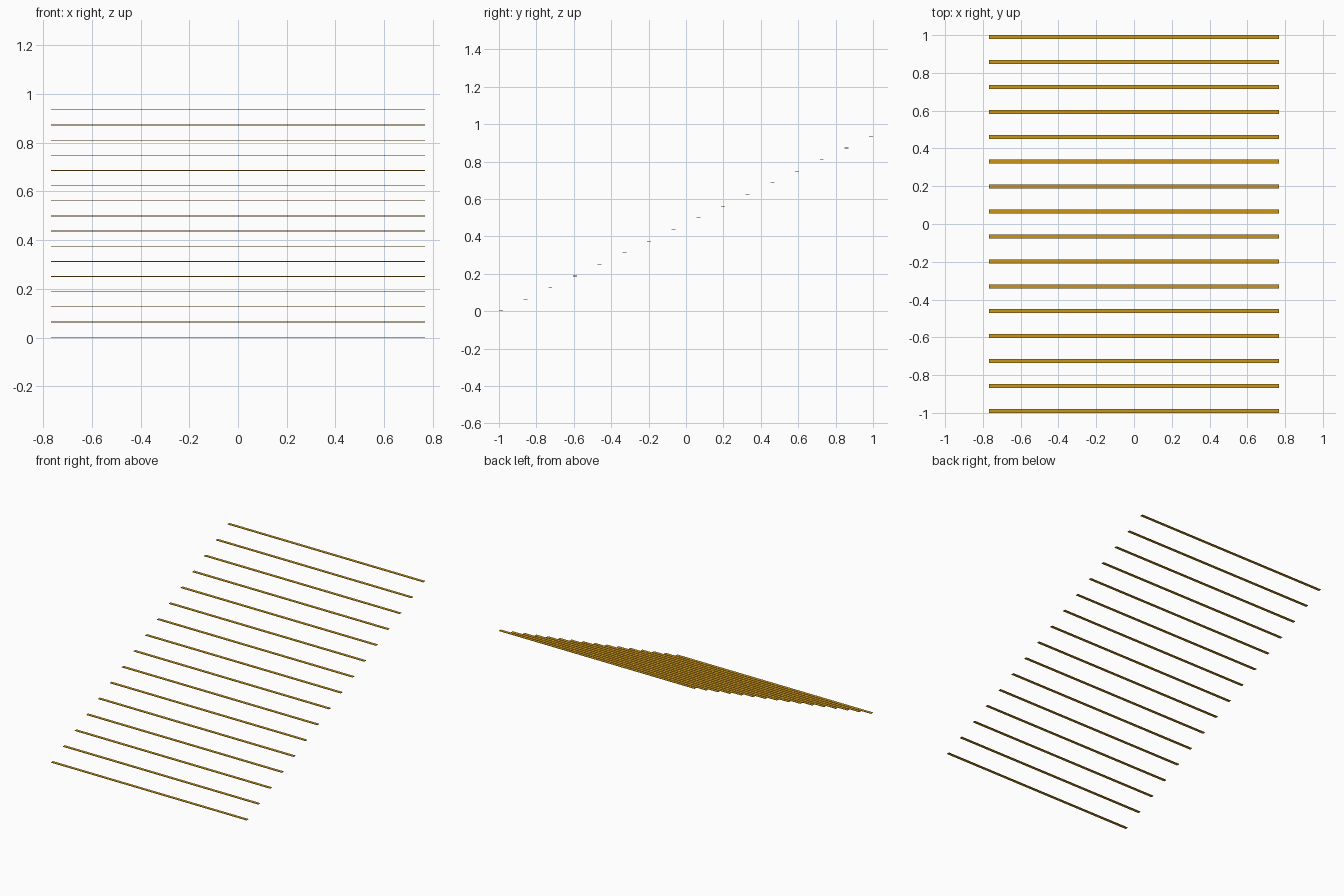
import bpy

if "Cube" in bpy.data.objects:
    bpy.data.objects.remove(bpy.data.objects["Cube"])

COUNT = 16
LENGTH, DEPTH, THICK = 1.534, 0.021, 0.003
RISE = 0.0622                       # height step between strips
RUN = (2.0 - DEPTH) / (COUNT - 1)   # depth step between strips

gold = bpy.data.materials.new("golden brass")
gold.diffuse_color = (0.60, 0.30, 0.01, 1.0)
gold.use_nodes = True
gold.node_tree.nodes["Principled BSDF"].inputs["Base Color"].default_value = gold.diffuse_color


def strip(index):
    """One thin flat nosing strip of the staircase."""
    y = -1.0 + DEPTH / 2 + index * RUN
    z = THICK / 2 + index * RISE
    bpy.ops.mesh.primitive_cube_add(size=1, location=(0, y, z))
    ob = bpy.context.object
    ob.name = f"stair_nosing_strip_{index + 1:02d}"
    ob.scale = (LENGTH, DEPTH, THICK)
    bpy.ops.object.transform_apply(location=False, rotation=False, scale=True)
    ob.data.materials.append(gold)


# Strips climb from the front to the back
for i in range(COUNT):
    strip(i)
